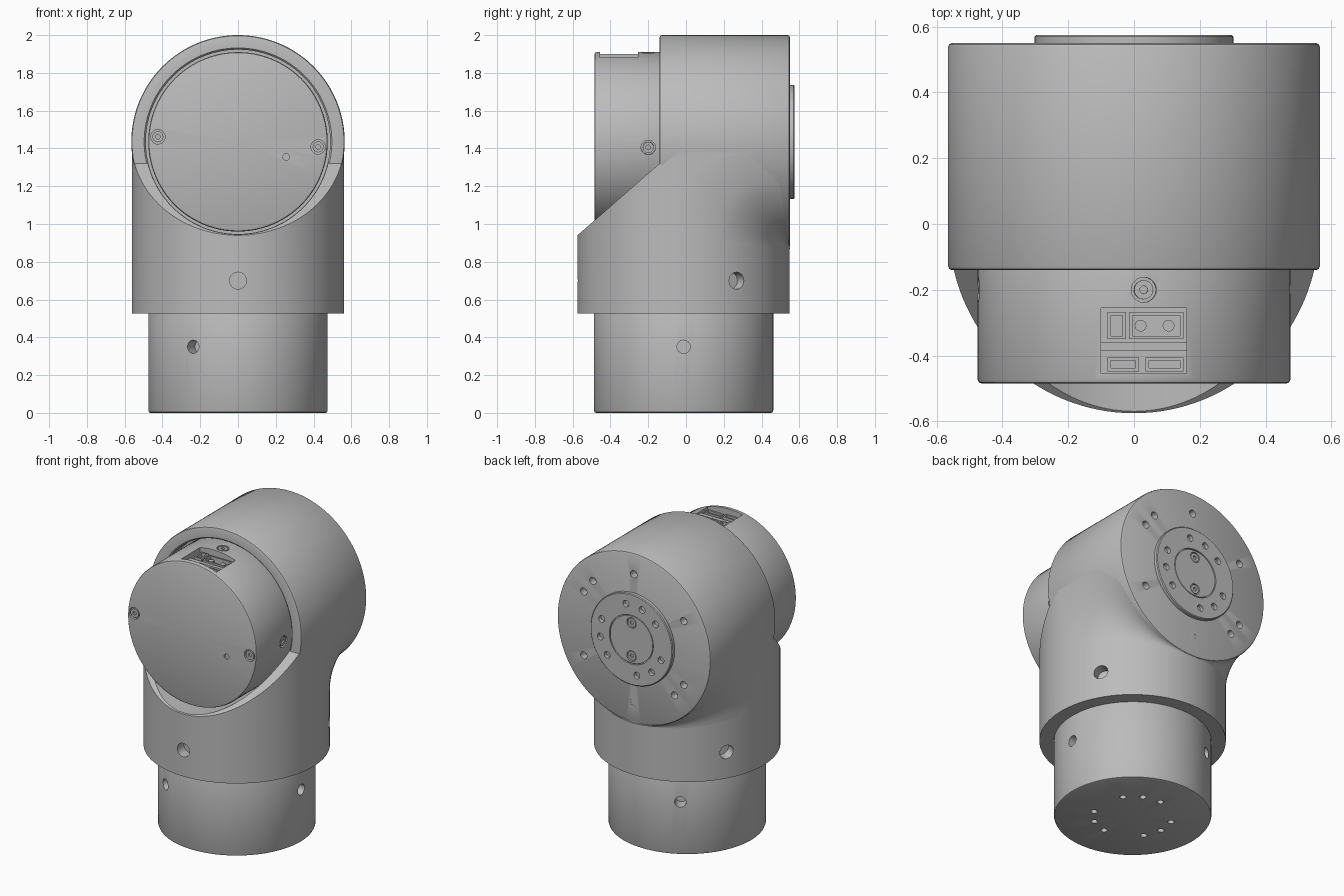
import bpy, bmesh, math
from mathutils import Vector, Matrix

cube = bpy.data.objects.get("Cube")
if cube:
    bpy.data.objects.remove(cube, do_unlink=True)

HEAD_Z = 1.435            # height of the horizontal axis
HEAD_R, SLEEVE_R, MOTOR_R = 0.565, 0.562, 0.475
AXIS_Y = -0.013           # vertical axis position
BACK = 0.55               # back face of the head
UP, FRONT, REAR = Vector((0, 0, 1)), Vector((0, -1, 0)), Vector((0, 1, 0))

grey = bpy.data.materials.new("satin_grey")
grey.use_nodes = True
grey.diffuse_color = (0.5, 0.5, 0.5, 1)
grey.node_tree.nodes["Principled BSDF"].inputs["Base Color"].default_value = (0.5, 0.5, 0.5, 1)


def finish(name, bm, recalc=True):
    if recalc:
        bmesh.ops.recalc_face_normals(bm, faces=bm.faces)
    mesh = bpy.data.meshes.new(name)
    bm.to_mesh(mesh)
    bm.free()
    mesh.materials.append(grey)
    ob = bpy.data.objects.new(name, mesh)
    bpy.context.collection.objects.link(ob)
    return ob


def smooth(ob, angle=30):
    bpy.ops.object.select_all(action='DESELECT')
    ob.select_set(True)
    bpy.context.view_layer.objects.active = ob
    bpy.ops.object.shade_smooth_by_angle(angle=math.radians(angle))


def place(pos, direction):
    rot = Vector(direction).to_track_quat('Z', 'Y').to_matrix().to_4x4()
    return Matrix.Translation(Vector(pos)) @ rot


def lathe_bm(profile, pos, direction, steps=96):
    """Turn (radius, height) points around an axis."""
    bm = bmesh.new()
    vs = [bm.verts.new((r, 0, h)) for r, h in profile]
    es = [bm.edges.new(pair) for pair in zip(vs, vs[1:])]
    bmesh.ops.spin(bm, geom=vs + es, cent=(0, 0, 0), axis=(0, 0, 1),
                   angle=math.tau, steps=steps, use_merge=True)
    bmesh.ops.remove_doubles(bm, verts=bm.verts, dist=1e-5)
    bm.transform(place(pos, direction))
    return bm


def lathe(name, profile, pos, direction, steps=96):
    return finish(name, lathe_bm(profile, pos, direction, steps))


def add_peg(bm, pos, direction, radius, depth, segments=24):
    bmesh.ops.create_cone(bm, cap_ends=True, segments=segments, radius1=radius,
                          radius2=radius, depth=2 * depth, matrix=place(pos, direction))


def add_box(bm, x0, x1, y0, y1, z0, z1):
    size = Matrix.Diagonal((x1 - x0, y1 - y0, z1 - z0, 1))
    mid = Matrix.Translation(((x0 + x1) / 2, (y0 + y1) / 2, (z0 + z1) / 2))
    bmesh.ops.create_cube(bm, size=1, matrix=mid @ size)


def cut(ob, bm):
    cutter = finish("cutter", bm)
    cutter.hide_render = True
    mod = ob.modifiers.new("cut", 'BOOLEAN')
    mod.operation, mod.solver, mod.object = 'DIFFERENCE', 'EXACT', cutter
    bpy.context.view_layer.objects.active = ob
    bpy.ops.object.modifier_apply(modifier=mod.name)
    bpy.data.objects.remove(cutter, do_unlink=True)


def ring(angle, radius):
    a = math.radians(angle)
    return radius * math.cos(a), radius * math.sin(a)


def drum(radius, h0, h1, bevel=0.012):
    """Profile of a cylinder with softened rims."""
    b = bevel
    return [(0, h0), (radius - b, h0), (radius - b * .3, h0 + b * .3), (radius, h0 + b),
            (radius, h1 - b), (radius - b * .3, h1 - b * .3), (radius - b, h1), (0, h1)]


# Lower motor: radial holes and three groups of bolt holes underneath
base = lathe("lower_motor", drum(MOTOR_R, 0, 0.56), (0, AXIS_Y, 0), UP)
bm = bmesh.new()
for a in (-120, 0, 120):
    x, y = ring(a, MOTOR_R)
    add_peg(bm, (x, y + AXIS_Y, 0.35), (x, y, 0), 0.035, 0.08)
for group in (65, 185, 305):
    for step in (-29, 0, 29):
        x, y = ring(group + step, 0.24)
        add_peg(bm, (x, y + AXIS_Y, 0), UP, 0.02, 0.05, 16)
cut(base, bm)
smooth(base)

# Sleeve: vertical tube, slanted at the top and hollowed for the upper motor
bm = lathe_bm([(0, 0.525), (SLEEVE_R, 0.525), (SLEEVE_R, HEAD_Z), (0, HEAD_Z)],
              (0, AXIS_Y, 0), UP, 128)
geom = bm.verts[:] + bm.edges[:] + bm.faces[:]
cutaway = bmesh.ops.bisect_plane(bm, geom=geom, plane_co=(0, -0.575, 0.94),
                                 plane_no=(0, -0.874, 1), clear_outer=True)
rim = [e for e in cutaway["geom_cut"] if isinstance(e, bmesh.types.BMEdge)]
bmesh.ops.holes_fill(bm, edges=rim, sides=0)
sleeve = finish("sleeve", bm)
bm = bmesh.new()
add_peg(bm, (0, -0.45, HEAD_Z), REAR, 0.49, 0.4, 96)
for a in (-90, 30, 150):
    x, y = ring(a, SLEEVE_R)
    add_peg(bm, (x, y + AXIS_Y, 0.7), (x, y, 0), 0.045, 0.07)
cut(sleeve, bm)
smooth(sleeve)

# Head: horizontal drum with a front socket and bolt holes in the back
head = lathe("head", [(0, -0.05), (0.488, -0.05), (0.488, -0.13), (0.497, -0.14),
                      (0.553, -0.14), (0.561, -0.137), (HEAD_R, -0.128),
                      (HEAD_R, BACK - 0.012), (0.561, BACK - 0.004), (0.553, BACK),
                      (0, BACK)], (0, 0, HEAD_Z), REAR, 128)
bm = bmesh.new()
for a in (30, 45, 90, 150, 210, 225, 270, 330):
    x, z = ring(a, 0.425)
    add_peg(bm, (x, BACK, HEAD_Z + z), REAR, 0.024, 0.05, 20)
cut(head, bm)
smooth(head)

# Concave blend between the sleeve and the overhanging back of the head
bm = bmesh.new()
rows, COLS, ARC = [], 48, 10
for i in range(COLS + 1):
    x = SLEEVE_R * math.sin(math.pi * (i / COLS - 0.5))
    yc = AXIS_Y + math.sqrt(max(0, SLEEVE_R ** 2 - x * x))
    zc = HEAD_Z - math.sqrt(HEAD_R ** 2 - x * x)
    t = max(0.003, min(0.3, 0.85 * (BACK - yc)))
    points = [(yc - 0.02, zc + 0.02)]
    for j in range(ARC + 1):
        dy, dz = ring(180 - 90 * j / ARC, t)
        points.append((yc + t + dy, zc - t + dz))
    rows.append([bm.verts.new((x, y, z)) for y, z in points])
for a, b in zip(rows, rows[1:]):
    for j in range(len(a)):
        k = (j + 1) % len(a)
        bm.faces.new((a[j], a[k], b[k], b[j]))
bm.faces.new(rows[0])
bm.faces.new(rows[-1])
smooth(finish("neck_blend", bm), 40)

# Upper motor with connector bay, screw pockets and a small indicator slot
motor = lathe("upper_motor", drum(MOTOR_R, 0, 0.46), (0, -0.025, HEAD_Z), FRONT)
screws = []
for a in (86.4, -3.6, 176.4):
    x, z = ring(a, MOTOR_R)
    screws.append(((x, -0.2, HEAD_Z + z), (x, 0, z)))
for a in (-3.6, 176.4):
    x, z = ring(a, 0.425)
    screws.append(((x, -0.485, HEAD_Z + z), FRONT))
bm = bmesh.new()
for pos, d in screws:
    add_peg(bm, pos, d, 0.038, 0.018)
add_peg(bm, (0.255, -0.485, 1.355), FRONT, 0.018, 0.012, 16)
add_box(bm, -0.1, 0.16, -0.455, -0.255, 1.82, 2)
cut(motor, bm)
smooth(motor)


def screw(name, pos, d):
    lathe(name, [(0, -0.014), (0.012, -0.014), (0.012, -0.003), (0.029, -0.003),
                 (0.029, -0.03), (0, -0.03)], pos, d, 24)


for i, (pos, d) in enumerate(screws):
    screw(f"motor_screw_{i + 1}", pos, d)

# Connectors in the bay
bm = bmesh.new()
add_box(bm, -0.1, 0.16, -0.385, -0.36, 1.81, 1.87)


def socket(x0, x1, y0, y1, top, wall=0.01):
    add_box(bm, x0, x1, y0, y0 + wall, 1.81, top)
    add_box(bm, x0, x1, y1 - wall, y1, 1.81, top)
    add_box(bm, x0, x0 + wall, y0 + wall, y1 - wall, 1.81, top)
    add_box(bm, x1 - wall, x1, y0 + wall, y1 - wall, 1.81, top)


socket(-0.08, -0.025, -0.35, -0.268, 1.88)
socket(-0.015, 0.15, -0.35, -0.268, 1.875)
socket(-0.08, 0.015, -0.448, -0.405, 1.875)
socket(0.035, 0.15, -0.448, -0.405, 1.87)
for x in (0.02, 0.105):
    add_peg(bm, (x, -0.309, 1.835), UP, 0.018, 0.03, 16)
finish("connectors", bm)

# Output flange on the back, with grouped bolt holes and a centre cap
flange = lathe("output_flange", [(0, -0.02), (0.302, -0.02), (0.302, 0.02), (0.297, 0.025),
                                 (0.162, 0.025), (0.162, 0.015), (0.156, 0.015),
                                 (0.156, 0.023), (0, 0.023)], (0, BACK, HEAD_Z), REAR)
bm = bmesh.new()
for group in (-130, -10, 110):
    for step in (-30, 0, 30):
        x, z = ring(group + step, 0.232)
        add_peg(bm, (x, BACK + 0.025, HEAD_Z + z), REAR, 0.022, 0.04, 20)
for side in (-1, 1):
    add_peg(bm, (0, BACK + 0.025, HEAD_Z + side * 0.11), REAR, 0.035, 0.014)
cut(flange, bm)
smooth(flange)
for side, label in ((-1, "lower"), (1, "upper")):
    screw(f"{label}_cap_screw", (0, BACK + 0.023, HEAD_Z + side * 0.11), REAR)
